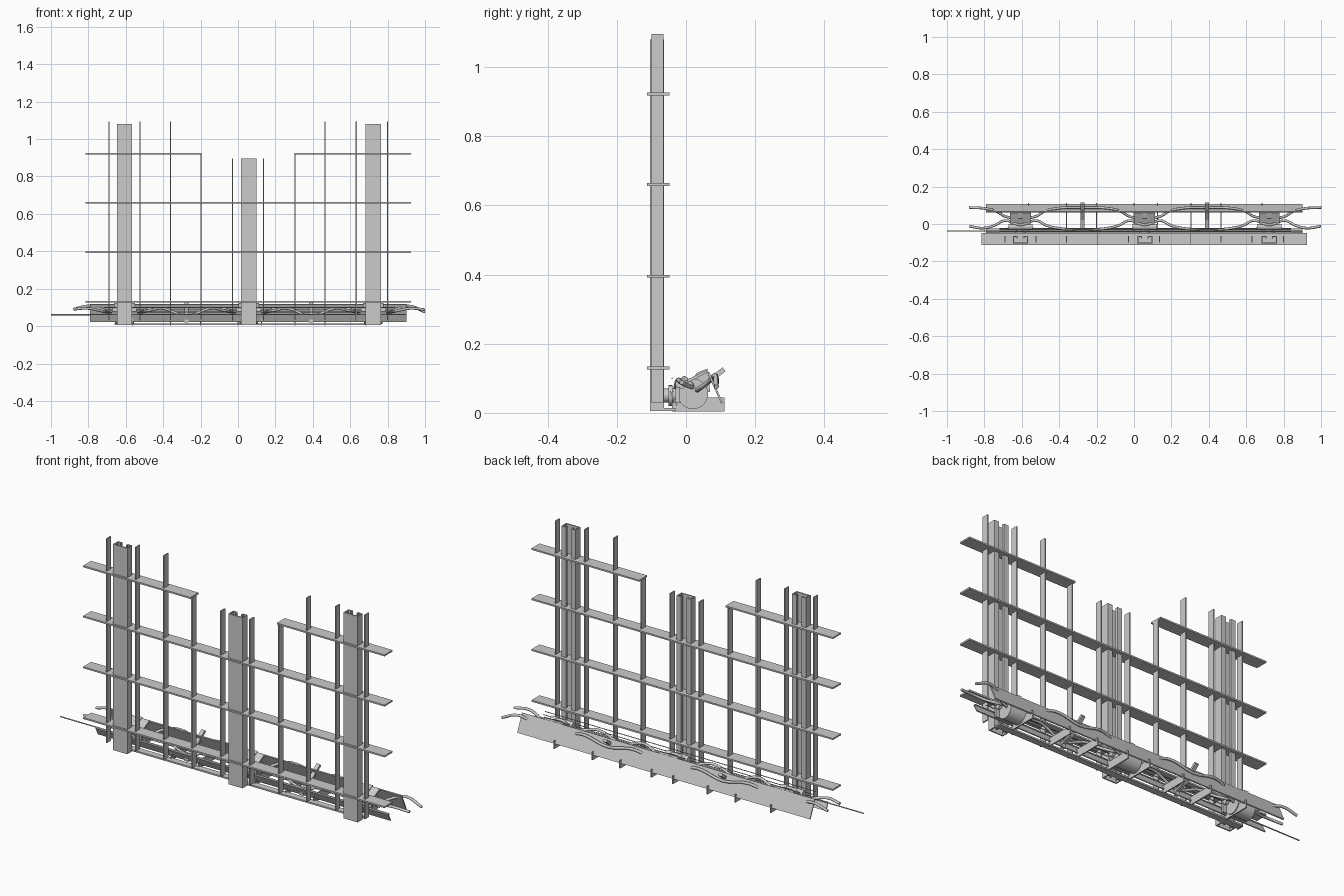
import bpy, math
from mathutils import Vector, Matrix

if "Cube" in bpy.data.objects:
    bpy.data.objects.remove(bpy.data.objects["Cube"])

grey = bpy.data.materials.new("light grey steel")
grey.use_nodes = True
COLOUR = (0.6, 0.6, 0.6, 1)
grey.diffuse_color = COLOUR
grey.node_tree.nodes["Principled BSDF"].inputs["Base Color"].default_value = COLOUR

UNITS = (-0.607, 0.058, 0.723)   # post and clamp positions
ARMS = (-0.275, 0.39)            # midway between posts


def add_mesh(name, verts, faces):
    me = bpy.data.meshes.new(name)
    me.from_pydata(verts, [], faces)
    me.materials.append(grey)
    ob = bpy.data.objects.new(name, me)
    bpy.context.collection.objects.link(ob)
    return ob


def prism(name, profile, axis, lo, hi):
    """Extrude a 2D profile along x (profile is y,z) or z (profile is x,y)."""
    n = len(profile)
    place = (lambda p, t: (t, p[0], p[1])) if axis == "x" else (lambda p, t: (p[0], p[1], t))
    verts = [place(p, t) for t in (lo, hi) for p in profile]
    faces = [tuple(reversed(range(n))), tuple(range(n, 2 * n))]
    faces += [(i, (i + 1) % n, n + (i + 1) % n, n + i) for i in range(n)]
    return add_mesh(name, verts, faces)


def box(name, x, y, z):
    return prism(name, [(y[0], z[0]), (y[1], z[0]), (y[1], z[1]), (y[0], z[1])], "x", *x)


def slat(name, x, a, b, thick):
    """Flat strip between two y,z points, running along x."""
    a, b = Vector(a), Vector(b)
    d = (b - a).normalized()
    n = Vector((-d.y, d.x)) * thick / 2
    return prism(name, [a - n, b - n, b + n, a + n], "x", *x)


def cylinder(name, centre, radius, length, axis):
    turn = Matrix.Rotation(math.pi / 2, 4, "Y" if axis == "x" else "X")
    bpy.ops.mesh.primitive_cylinder_add(vertices=24, radius=radius, depth=length)
    ob = bpy.context.object
    ob.name = name
    ob.data.transform(Matrix.Translation(centre) @ turn)
    ob.data.materials.append(grey)
    bpy.ops.object.shade_smooth_by_angle()
    return ob


def cable(name, points, radius):
    cu = bpy.data.curves.new(name, "CURVE")
    cu.dimensions = "3D"
    cu.bevel_depth, cu.bevel_resolution, cu.resolution_u = radius, 2, 5
    cu.use_fill_caps = True
    sp = cu.splines.new("BEZIER")
    sp.bezier_points.add(len(points) - 1)
    for bp, co in zip(sp.bezier_points, points):
        bp.co = co
        bp.handle_left_type = bp.handle_right_type = "AUTO"
    cu.materials.append(grey)
    ob = bpy.data.objects.new(name, cu)
    bpy.context.collection.objects.link(ob)


# Channel posts with a lipped slot at the back
for cx, top in zip(UNITS, (1.08, 0.895, 1.08)):
    half = [(0.041, -0.104), (0.041, -0.064), (0.015, -0.064), (0.015, -0.078),
            (0.021, -0.078), (0.021, -0.070), (0.035, -0.070), (0.035, -0.098)]
    profile = [(cx + x, y) for x, y in half] + [(cx - x, y) for x, y in reversed(half)]
    prism("channel_post", profile, "z", 0.005, top)

# Horizontal flat rails, the top one split by the gap
for z in (0.13, 0.395, 0.66):
    box("rail", (-0.815, 0.925), (-0.113, -0.047), (z - 0.004, z + 0.004))
for x in ((-0.815, -0.195), (0.303, 0.925)):
    box("top_rail", x, (-0.113, -0.047), (0.918, 0.926))

# Upright flat bars
heights = {1.095: (-0.69, -0.523, -0.36, 0.465, 0.632, 0.8),
           0.92: (-0.197, 0.305), 0.895: (-0.03, 0.137)}
for top, xs in heights.items():
    for x in xs:
        box("upright_bar", (x - 0.003, x + 0.003), (-0.1, -0.065), (0.03, top))

# Tilted rear board and slim front board
slat("rear_board", (-0.79, 0.9), (0.064, 0.118), (0.104, 0.028), 0.006)
slat("front_board", (-0.79, 0.9), (-0.046, 0.062), (-0.026, 0.022), 0.005)
box("foot_strip", (-0.66, 0.76), (-0.064, -0.03), (0.006, 0.014))

# Cross fins under the boards
for x in (-0.565, -0.36, -0.2, 0.0, 0.125, 0.305, 0.465, 0.685):
    box("cross_fin", (x - 0.003, x + 0.003), (-0.04, 0.111), (0.004, 0.045))

# Sloping arms that carry the cables
for x in ARMS:
    slat("cable_arm", (x - 0.01, x + 0.01), (-0.035, 0.04), (0.03, 0.062), 0.01)
    slat("cable_arm_tip", (x - 0.01, x + 0.01), (0.025, 0.06), (0.11, 0.126), 0.014)
    box("arm_stem", (x - 0.01, x + 0.01), (-0.035, -0.022), (0.02, 0.06))

# Clamp units behind each post
for x in UNITS:
    cylinder("clamp_drum", (x, 0.02, 0.055), 0.044, 0.1, "x")
    cylinder("clamp_pin", (x, -0.015, 0.085), 0.016, 0.13, "x")
    cylinder("clamp_neck", (x, -0.04, 0.05), 0.02, 0.06, "y")
    cylinder("clamp_flange", (x, -0.045, 0.05), 0.03, 0.012, "y")
    box("clamp_plate", (x - 0.07, x + 0.07), (-0.03, -0.018), (0.03, 0.075))
    slat("clamp_cover", (x - 0.055, x + 0.055), (0.005, 0.092), (0.06, 0.12), 0.008)
    prism("clamp_rib", [(0.0, 0.06), (0.07, 0.06), (0.062, 0.128), (0.03, 0.115)],
          "x", x - 0.012, x + 0.012)

# Wavy cables, one pattern repeated at every unit: offset, y, z
rear = [(-0.19, 0.083, 0.108), (-0.13, 0.068, 0.092), (-0.075, 0.038, 0.07),
        (0.075, 0.038, 0.07), (0.13, 0.068, 0.092), (0.19, 0.083, 0.108)]
front = [(-0.2, -0.022, 0.095), (-0.14, -0.008, 0.085), (-0.085, 0.018, 0.075),
         (0, -0.005, 0.1), (0.085, 0.018, 0.075), (0.14, -0.008, 0.085), (0.2, -0.022, 0.095)]
for name, pattern, end_y, mid in (("rear_cable", rear, 0.088, (0.088, 0.085)),
                                  ("front_cable", front, -0.012, (-0.03, 0.055))):
    path = [(-0.88, end_y, 0.09)]
    for i, cx in enumerate(UNITS):
        path += [(cx + dx, y, z) for dx, y, z in pattern]
        if i < len(ARMS):
            path.append((ARMS[i], *mid))
    path.append((1.0, end_y, 0.088 if name == "front_cable" else 0.075))
    cable(name, path, 0.007)

# Straight thin wires
cable("long_wire", [(-1.0, -0.038, 0.061), (0.9, -0.038, 0.061)], 0.003)
for y, z in ((-0.03, 0.075), (-0.024, 0.09), (-0.04, 0.1)):
    cable("thin_wire", [(-0.72, y, z), (0.84, y, z)], 0.002)
